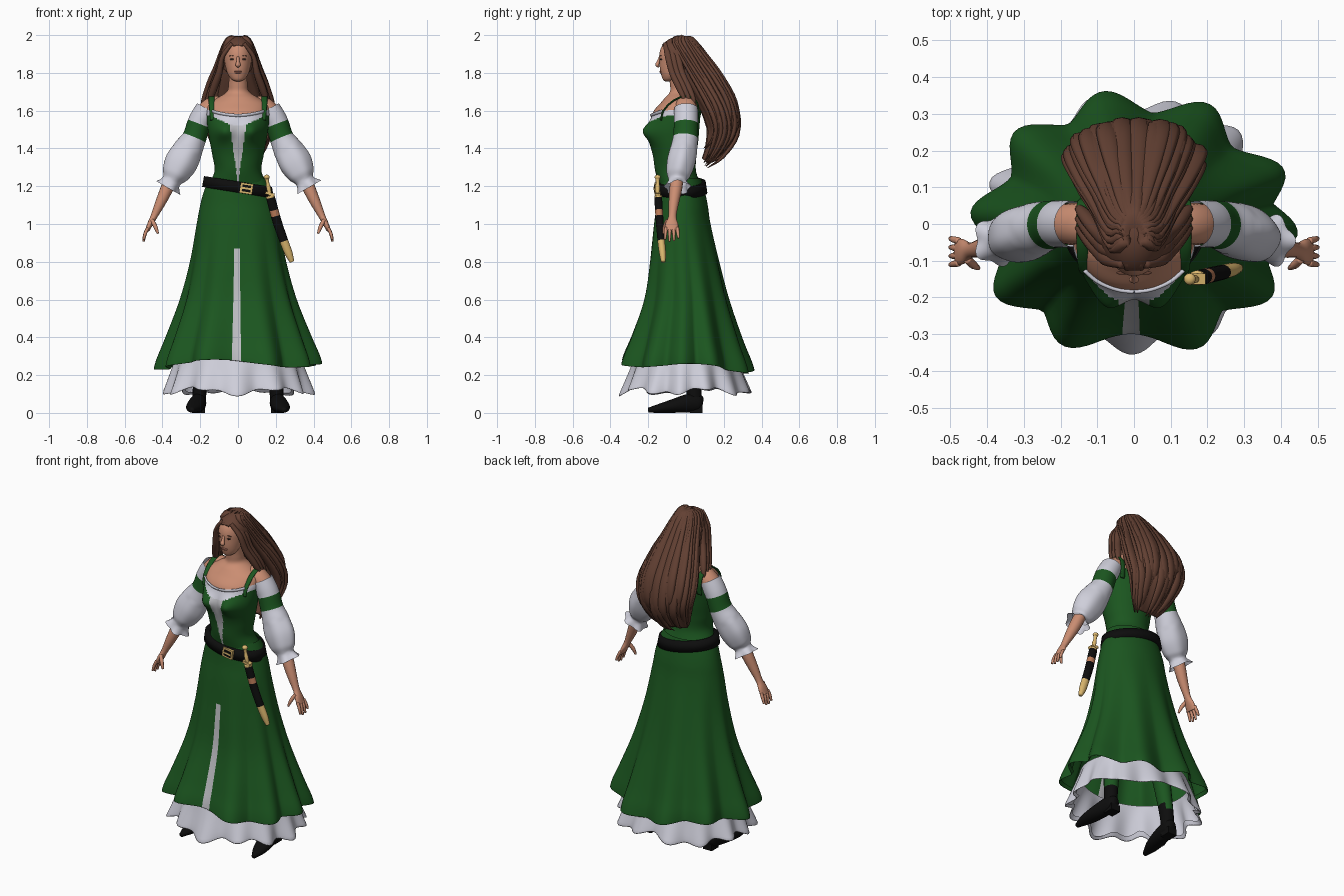
import bpy, bmesh, math, random
from mathutils import Vector, Matrix

random.seed(4)
cube = bpy.data.objects.get("Cube")
if cube:
    bpy.data.objects.remove(cube, do_unlink=True)

COLOURS = {
    "green cloth": (.011, .092, .014), "white linen": (.62, .62, .70), "grey panel": (.52, .52, .55),
    "skin": (.60, .27, .17), "brown hair": (.125, .052, .033), "black leather": (.004, .004, .004),
    "gold": (.72, .48, .16), "dark eye": (.05, .025, .018), "lip": (.45, .17, .12), "copper": (.5, .2, .1)}
MATS = {}
for label, rgb in COLOURS.items():
    m = bpy.data.materials.new(label)
    m.use_nodes = True
    m.diffuse_color = (*rgb, 1)
    m.node_tree.nodes["Principled BSDF"].inputs["Base Color"].default_value = (*rgb, 1)
    m.node_tree.nodes["Principled BSDF"].inputs["Roughness"].default_value = .8
    MATS[label] = m


def finish(name, bm, mats, smooth=True):
    bmesh.ops.recalc_face_normals(bm, faces=bm.faces)
    me = bpy.data.meshes.new(name)
    for f in bm.faces:
        f.smooth = smooth
    bm.to_mesh(me)
    bm.free()
    for label in mats:
        me.materials.append(MATS[label])
    ob = bpy.data.objects.new(name, me)
    bpy.context.collection.objects.link(ob)
    return ob


def spline(keys, steps):
    """Catmull-Rom samples of the keys, each with its position counted in keys."""
    out = []
    for i in range(len(keys) - 1):
        p = [keys[max(0, min(len(keys) - 1, i + k))] for k in (-1, 0, 1, 2)]
        for s in range(steps):
            t = s / steps
            out.append((i + t, [.5 * (2 * b + (c - a) * t + (2 * a - 5 * b + 4 * c - d) * t * t
                                      + (3 * b - a - 3 * c + d) * t ** 3) for a, b, c, d in zip(*p)]))
    return out + [(len(keys) - 1, list(keys[-1]))]


def tube(name, keys, mats, n=16, steps=5, flat=False, cap=True, warp=None, paint=None, side=1):
    """Loft ellipses (x, y, z, radius a, radius b) along a smooth path."""
    rows = spline(keys, steps)
    centres = [Vector((r[0] * side, r[1], r[2])) for _, r in rows]
    bm = bmesh.new()
    rings = []
    for i, (t, r) in enumerate(rows):
        c, A, B = centres[i], Vector((1, 0, 0)), Vector((0, 1, 0))
        if not flat:
            T = (centres[min(i + 1, len(rows) - 1)] - centres[max(i - 1, 0)]).normalized()
            A = (A - T * A.dot(T)).normalized()
            B = T.cross(A)
        ring = []
        for j in range(n):
            u = j * math.tau / n
            p = c + A * (r[3] * math.cos(u)) + B * (r[4] * math.sin(u))
            ring.append(bm.verts.new(warp(p, c, u, t) if warp else p))
        rings.append(ring)
    for i in range(len(rings) - 1):
        for j in range(n):
            k = (j + 1) % n
            f = bm.faces.new((rings[i][j], rings[i][k], rings[i + 1][k], rings[i + 1][j]))
            if paint:
                mid = (rows[i][0] + rows[i + 1][0]) / 2
                f.material_index = paint(f.calc_center_median(), (j + .5) * math.tau / n, mid)
    if cap:
        for ring, end in ((rings[0], 0), (rings[-1], len(keys) - 1)):
            f = bm.faces.new(ring)
            if paint:
                f.material_index = paint(f.calc_center_median(), 0, end)
    return finish(name, bm, mats)


def ball(name, loc, size, mat, tilt=0):
    bm = bmesh.new()
    bmesh.ops.create_uvsphere(bm, u_segments=24, v_segments=14, radius=1,
                              matrix=Matrix.Translation(loc) @ Matrix.Rotation(tilt, 4, 'Y') @ Matrix.Diagonal((*size, 1)))
    return finish(name, bm, [mat])


def box(name, loc, size, mat, tilt=0):
    bm = bmesh.new()
    bmesh.ops.create_cube(bm, size=1, matrix=Matrix.Translation(loc) @ Matrix.Rotation(tilt, 4, 'Y')
                          @ Matrix.Diagonal((*size, 1)))
    return finish(name, bm, [mat], False)


# Skirt with ten uneven folds
FOLDS = [math.radians(d) for d in (24, 63, 101, 136, 175, 213, 245, 293, 327, 356)]


def skirt_warp(p, c, u, t):
    k = max(0, min(1, (1.08 - p.z) / .82)) ** 1.3
    near = min(abs((u - a + math.pi) % math.tau - math.pi) for a in FOLDS)
    s = 1 + k * (.21 * math.exp(-(near / .22) ** 2) - .12)
    dz = k * k * (.02 * -math.sin(u) + .018 * math.sin(3 * u + 1) - .005)
    return Vector((p.x * s, p.y * s, p.z + dz))


def skirt_paint(c, u, t):
    return 1 if -.08 < u - 1.5 * math.pi < .04 and c.z < .885 and t < 8 else 0


tube("skirt", [(0, -.03, 1.24, .15, .11), (0, -.025, 1.18, .178, .123), (0, -.02, 1.1, .2, .135),
               (0, -.02, 1, .218, .15), (0, -.01, .8, .25, .185), (0, 0, .6, .298, .225), (0, 0, .4, .365, .288),
               (0, 0, .3, .4, .325), (0, 0, .25, .41, .338), (0, 0, .27, .395, .325)],
     ["green cloth", "grey panel"], n=144, steps=6, flat=True, cap=False, warp=skirt_warp, paint=skirt_paint)


# Ruffled petticoat below the hem
def ruffle_warp(p, c, u, t):
    wave = math.cos(13 * (u + math.pi / 2) + .6 * math.sin(2 * u)) + .35 * math.sin(7 * u + 1)
    s = 1 + .03 * min(t, 2) * wave
    return Vector((p.x * s, p.y * s, p.z + t * (.007 * math.sin(5 * u) - .004 * wave)))


tube("petticoat", [(0, 0, .31, .325, .265), (0, 0, .23, .35, .292), (0, 0, .118, .385, .332), (0, 0, .135, .365, .315)],
     ["white linen"], n=156, flat=True, cap=False, warp=ruffle_warp)


# Torso: laced bodice, chemise edge, bare chest and neck
def torso_warp(p, c, u, t):
    if math.sin(u) < 0:
        p.y -= .042 * math.exp(-((abs(p.x) - .075) / .05) ** 2 - ((p.z - 1.49) / .05) ** 2) * min(1, -3 * math.sin(u))
    return p


def torso_paint(c, u, t):
    front = math.sin(u) < 0
    top = 1.575 + 1.2 * c.x ** 2 if front else 1.6
    if c.z > top:
        return 2
    if front and c.z > top - .042 - .012 * math.cos(c.x * 22):
        return 1
    if front and 1.22 < c.z and abs(c.x) < .005 + .14 * max(0, c.z - 1.25):
        return 3
    return 0


tube("torso", [(0, -.02, 1.14, .17, .11), (0, -.03, 1.2, .158, .11), (0, -.055, 1.28, .124, .108),
               (0, -.06, 1.36, .135, .115), (0, -.065, 1.44, .15, .13), (0, -.065, 1.5, .16, .135),
               (0, -.055, 1.56, .165, .13), (0, -.045, 1.6, .165, .125), (0, -.035, 1.64, .15, .1),
               (0, -.03, 1.67, .105, .08), (0, -.025, 1.7, .06, .06), (0, -.035, 1.74, .05, .05),
               (0, -.045, 1.81, .048, .05)],
     ["green cloth", "white linen", "skin", "grey panel"], n=168, steps=9, flat=True,
     warp=torso_warp, paint=torso_paint)
tube("chemise_edge", [(x, -.05 - .133 * math.sqrt(1 - (x / .165) ** 2), 1.575 + 1.2 * x * x, .006, .009)
                      for x in (-.135, -.1, -.05, -.01, .01, .05, .1, .135)], ["white linen"], n=8)

# Head and face
tube("head", [(0, -.095, 1.755, .012, .015), (0, -.088, 1.765, .034, .034), (0, -.077, 1.79, .052, .054),
              (0, -.06, 1.82, .063, .078), (0, -.05, 1.86, .071, .09), (0, -.045, 1.9, .073, .096),
              (0, -.04, 1.94, .066, .088), (0, -.04, 1.97, .045, .06), (0, -.04, 1.982, .01, .01)],
     ["skin"], n=40, flat=True)
tube("nose", [(0, -.137, 1.885, .007, .006), (0, -.146, 1.86, .009, .008), (0, -.152, 1.842, .014, .01),
              (0, -.142, 1.832, .006, .005)], ["skin"], n=12)
ball("upper_lip", (0, -.134, 1.807), (.021, .007, .003), "lip")
ball("lower_lip", (0, -.133, 1.801), (.018, .007, .004), "lip")
for s, pre in ((1, "left_"), (-1, "right_")):
    ball(pre + "eye", (s * .029, -.132, 1.872), (.014, .005, .005), "dark eye")
    ball(pre + "eye_white", (s * .037, -.132, 1.872), (.004, .004, .003), "white linen")
    ball(pre + "eyebrow", (s * .031, -.133, 1.891), (.018, .005, .002), "brown hair", s * .12)

# Hair: cap, flowing mass and loose locks
CAP = Vector((0, -.028, 1.886))
CAP_SIZE = Vector((.09, .118, .108))
bm = bmesh.new()
bmesh.ops.create_uvsphere(bm, u_segments=64, v_segments=40, radius=1,
                          matrix=Matrix.Translation(CAP) @ Matrix.Diagonal((*CAP_SIZE, 1)))
bmesh.ops.delete(bm, geom=[v for v in bm.verts if v.co.y < -.045 and v.co.z < 1.945 - 10 * v.co.x ** 2],
                 context='VERTS')
finish("hair_cap", bm, ["brown hair"])
MASS = [(0, 0, 1.92, .075, .075), (0, .055, 1.82, .106, .086), (0, .115, 1.72, .138, .09),
        (0, .175, 1.6, .163, .09), (0, .19, 1.5, .15, .082), (0, .15, 1.4, .118, .052), (0, .1, 1.335, .08, .02)]
tube("hair_mass", MASS, ["brown hair"], n=72, steps=6,
     warp=lambda p, c, u, t: c + (p - c) * (1 + .03 * math.cos(13 * u + t)))
for i in range(34):
    turn = math.radians(-118 + 236 * i / 33) + random.uniform(-.08, .08)
    out, drop = random.uniform(.94, 1.06), random.uniform(-.03, .07)
    sway = random.uniform(-.12, .12)
    lock = [(.02 * math.sin(turn), -.125, 1.945, .006, .006)]
    for rise in (75, 45):
        e = math.radians(rise)
        d = Vector((math.cos(e) * math.sin(turn), math.cos(e) * math.cos(turn), math.sin(e)))
        q = CAP + d * CAP_SIZE
        lock.append((q.x, q.y, q.z - .004, .016, .01))
    for k, (x, y, z, a, b) in enumerate(MASS[1:], 1):
        lo, hi = MASS[k - 1], MASS[min(k + 1, len(MASS) - 1)]
        along = Vector((0, hi[1] - lo[1], hi[2] - lo[2])).normalized()
        w = turn + sway * k / 6
        nx, nb = a * math.sin(w) * out, b * math.cos(w) * out
        r = (0, .02, .026, .03, .027, .017, .002)[k]
        lock.append((nx, y - along.z * nb, z + along.y * nb + drop * k / 6, r, r * .5))
    tube(f"hair_lock_{i + 1}", lock, ["brown hair"], n=8, steps=4)

for s, pre in ((1, "left_"), (-1, "right_")):
    # Locks beside the face
    for i, back in enumerate((0, .025, .05)):
        tube(f"{pre}temple_lock_{i + 1}",
             [(.03, back - .11, 1.955, .012, .012), (.08, back - .095, 1.89, .012, .018),
              (.1, back - .072, 1.8, .018, .018), (.128, back - .035, 1.72, .02, .018),
              (.147, back - .01, 1.66, .014, .012), (.152, back - .005, 1.61, .003, .003)],
             ["brown hair"], n=10, side=s)

    # Shoulder, forearm and hand
    tube(pre + "shoulder", [(.09, 0, 1.64, .035, .045), (.13, 0, 1.632, .045, .055), (.175, 0, 1.585, .052, .057),
                            (.205, 0, 1.52, .05, .05)], ["skin"], side=s)
    tube(pre + "forearm", [(.35, -.045, 1.25, .034, .034), (.38, -.055, 1.18, .033, .033),
                           (.412, -.065, 1.11, .027, .027), (.445, -.072, 1.04, .018, .021),
                           (.465, -.075, 1, .015, .034), (.481, -.077, .965, .011, .036)], ["skin"], side=s)
    for i in range(4):
        y = -.106 + .02 * i
        tip = .945 - (.028, .038, .035, .02)[i]
        tube(f"{pre}finger_{i + 1}", [(.477, y, .98, .009, .01), (.491, y * 1.1 + .008, .95, .009, .009),
                                      (.5, y * 1.2 + .016, tip, .006, .006)], ["skin"], n=8, side=s)
    tube(pre + "thumb", [(.455, -.095, 1.02, .011, .012), (.437, -.112, .985, .011, .011),
                         (.424, -.12, .95, .006, .006)], ["skin"], n=8, side=s)

    # Puffed sleeve with green band and frilled cuff
    def cuff(p, c, u, t):
        frill = max(0, t - 7) * .12 * math.cos(5 * u) + .025 * math.cos(5 * u) * (4 < t < 7)
        return c + (p - c) * (1 + frill)

    tube(pre + "sleeve", [(.165, 0, 1.612, .058, .062), (.187, 0, 1.57, .062, .064), (.207, 0, 1.53, .062, .064),
                          (.232, -.003, 1.455, .064, .066), (.264, -.012, 1.395, .078, .071),
                          (.303, -.027, 1.325, .087, .074), (.334, -.04, 1.265, .072, .064),
                          (.353, -.045, 1.228, .05, .048), (.373, -.045, 1.193, .07, .066)],
         ["white linen", "green cloth"], n=56, steps=6, cap=False, warp=cuff,
         paint=lambda c, u, t: int(2 < t < 3), side=s)

    # Shoulder strap
    tube(pre + "strap", [(.132, -.132, 1.55, .016, .006), (.136, -.119, 1.6, .016, .005), (.14, -.068, 1.652, .016, .005),
                         (.14, 0, 1.678, .016, .005), (.14, .052, 1.652, .016, .005), (.135, .066, 1.6, .016, .005),
                         (.13, .055, 1.53, .016, .005)], ["green cloth"], n=10, side=s)

    # Leg, shoe and heel
    tube(pre + "leg", [(.205, .045, .06, .036, .038), (.2, .04, .16, .038, .042), (.17, .02, .42, .052, .055),
                       (.11, 0, .8, .075, .08)], ["black leather", "green cloth"],
         paint=lambda c, u, t: int(c.z > .18), side=s)
    tube(pre + "shoe", [(.203, .088, .05, .018, .03), (.205, .07, .052, .036, .045), (.212, .02, .052, .043, .05),
                        (.226, -.07, .036, .047, .036), (.238, -.14, .024, .036, .024), (.245, -.2, .014, .012, .013)],
         ["black leather"], n=20, side=s)
    box(pre + "heel", (s * .205, .055, .02), (.06, .065, .04), "black leather")

# Tilted belt with buckle
tube("belt", [(0, -.025, 1.166, .17, .12), (0, -.025, 1.166, .19, .138), (0, -.028, 1.225, .18, .132),
              (0, -.028, 1.225, .15, .11)], ["black leather"], n=64, steps=1, flat=True, cap=False,
     warp=lambda p, c, u, t: Vector((p.x, p.y, p.z - .16 * p.x)))
box("buckle_frame", (.045, -.16, 1.188), (.066, .014, .056), "gold", .16)
box("buckle_opening", (.045, -.165, 1.188), (.046, .009, .036), "black leather", .16)
box("buckle_prong", (.045, -.168, 1.188), (.05, .006, .01), "gold", .16)

# Sheathed dagger hanging at the left hip
tube("sheath", [(.17, -.147, 1.15, .023, .02), (.183, -.145, 1.1, .024, .021), (.208, -.139, 1.01, .024, .021),
                (.243, -.131, .91, .023, .02), (.268, -.124, .845, .021, .018), (.286, -.12, .8, .012, .012)],
     ["black leather", "gold", "copper"], n=14, steps=6,
     paint=lambda c, u, t: 1 if t < .3 or t > 3 else 2 if 1.4 < t < 1.7 else 0)
tube("dagger_grip", [(.17, -.15, 1.15, .009, .009), (.162, -.15, 1.19, .012, .012), (.156, -.15, 1.22, .009, .01),
                     (.152, -.15, 1.25, .014, .013)], ["gold"], n=12)
box("dagger_guard", (.169, -.15, 1.16), (.05, .03, .014), "gold", .25)
ball("dagger_pommel", (.152, -.15, 1.248), (.016, .016, .013), "gold")
